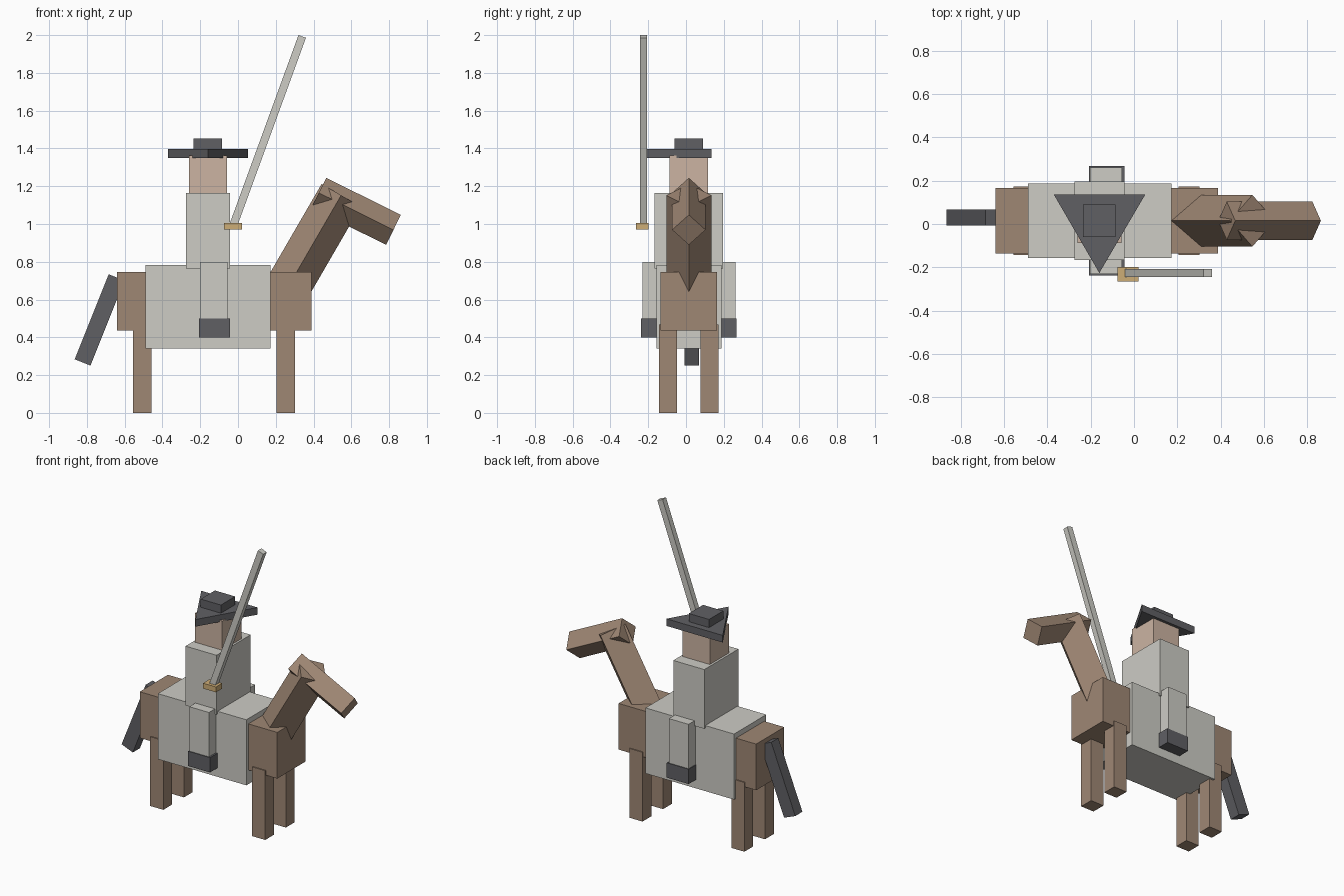
import bpy, bmesh, math
from mathutils import Matrix, Vector

cube = bpy.data.objects.get("Cube")
if cube:
    bpy.data.objects.remove(cube, do_unlink=True)

MID = 0.015  # y of the symmetry plane of horse and rider


def material(name, rgb):
    lin = [(c / 255 / 12.92 if c < 11 else ((c / 255 + 0.055) / 1.055) ** 2.4) for c in rgb]
    m = bpy.data.materials.new(name)
    m.use_nodes = True
    m.diffuse_color = (*lin, 1)
    m.node_tree.nodes["Principled BSDF"].inputs["Base Color"].default_value = (*lin, 1)
    return m


brown = material("horse brown", (159, 135, 116))
grey = material("pale grey", (205, 204, 197))
skin = material("skin", (204, 180, 162))
dark = material("charcoal", (96, 96, 100))
gold = material("brass", (206, 173, 118))


def add(name, bm, mat):
    mesh = bpy.data.meshes.new(name)
    bmesh.ops.recalc_face_normals(bm, faces=bm.faces)
    bm.to_mesh(mesh)
    bm.free()
    mesh.materials.append(mat)
    ob = bpy.data.objects.new(name, mesh)
    bpy.context.collection.objects.link(ob)
    return ob


def block(name, mat, x, y, z):
    """Axis-aligned box from three (low, high) ranges."""
    size = [r[1] - r[0] for r in (x, y, z)]
    centre = [(r[0] + r[1]) / 2 for r in (x, y, z)]
    bm = bmesh.new()
    bmesh.ops.create_cube(bm, size=1, matrix=Matrix.Translation(centre) @ Matrix.Diagonal((*size, 1)))
    return add(name, bm, mat)


def beam(name, mat, start, end, width, depth, twist=0):
    """Box running between two points of the xz plane, twisted about its length."""
    a, b = Vector(start), Vector(end)
    d = b - a
    tilt = Matrix.Rotation(math.atan2(d.x, d.z), 4, 'Y')
    mat4 = (Matrix.Translation((a + b) / 2) @ tilt @ Matrix.Rotation(math.radians(twist), 4, 'Z')
            @ Matrix.Diagonal((width, depth, d.length, 1)))
    bm = bmesh.new()
    bmesh.ops.create_cube(bm, size=1, matrix=mat4)
    return add(name, bm, mat)


def around(half):
    return (MID - half, MID + half)


# Horse trunk and blanket
block("horse_body", brown, (-0.64, 0.388), around(0.15), (0.435, 0.747))
block("blanket", grey, (-0.49, 0.172), around(0.172), (0.34, 0.783))

# Paired limbs
for side, s in (("left", 1), ("right", -1)):
    def span(inner, outer):
        return sorted((MID + s * inner, MID + s * outer))
    for end, x in (("front", 0.205), ("back", -0.557)):
        block(f"horse_{end}_{side}_leg", brown, (x, x + 0.098), span(0.063, 0.157), (0, 0.468))
    block(f"rider_{side}_leg", grey, (-0.202, -0.055), span(0.1, 0.2465), (0.45, 0.80))
    block(f"rider_{side}_boot", dark, (-0.207, -0.043), span(0.1, 0.252), (0.40, 0.50))

# Horse neck and head, square bars turned on edge
beam("horse_neck", brown, (0.23, MID, 0.607), (0.546, MID, 1.152), 0.169, 0.169, 45)
beam("horse_head", brown, (0.428, MID, 1.165), (0.823, MID, 0.969), 0.125, 0.125, 45)

# Tail
beam("horse_tail", dark, (-0.823, 0.03, 0.267), (-0.643, 0.03, 0.717), 0.09, 0.076)

# Rider torso and head
block("rider_torso", grey, (-0.275, -0.043), around(0.182), (0.765, 1.165))
block("rider_head", skin, (-0.26, -0.057), around(0.102), (1.16, 1.362))

# Three-cornered hat: triangular brim and square crown
bm = bmesh.new()
tri = bm.faces.new([bm.verts.new((x, y, 1.35)) for x, y in ((-0.37, 0.136), (-0.16, -0.226), (0.052, 0.136))])
top = bmesh.ops.extrude_face_region(bm, geom=[tri])["geom"]
bmesh.ops.translate(bm, vec=(0, 0, 0.048), verts=[v for v in top if isinstance(v, bmesh.types.BMVert)])
add("hat_brim", bm, dark)
block("hat_crown", dark, (-0.236, -0.085), around(0.076), (1.39, 1.453))

# Sword
beam("sword_blade", grey, (-0.026, -0.226, 0.99), (0.34, -0.226, 1.993), 0.042, 0.037)
block("sword_guard", gold, (-0.075, 0.021), (-0.266, -0.199), (0.97, 1.006))
